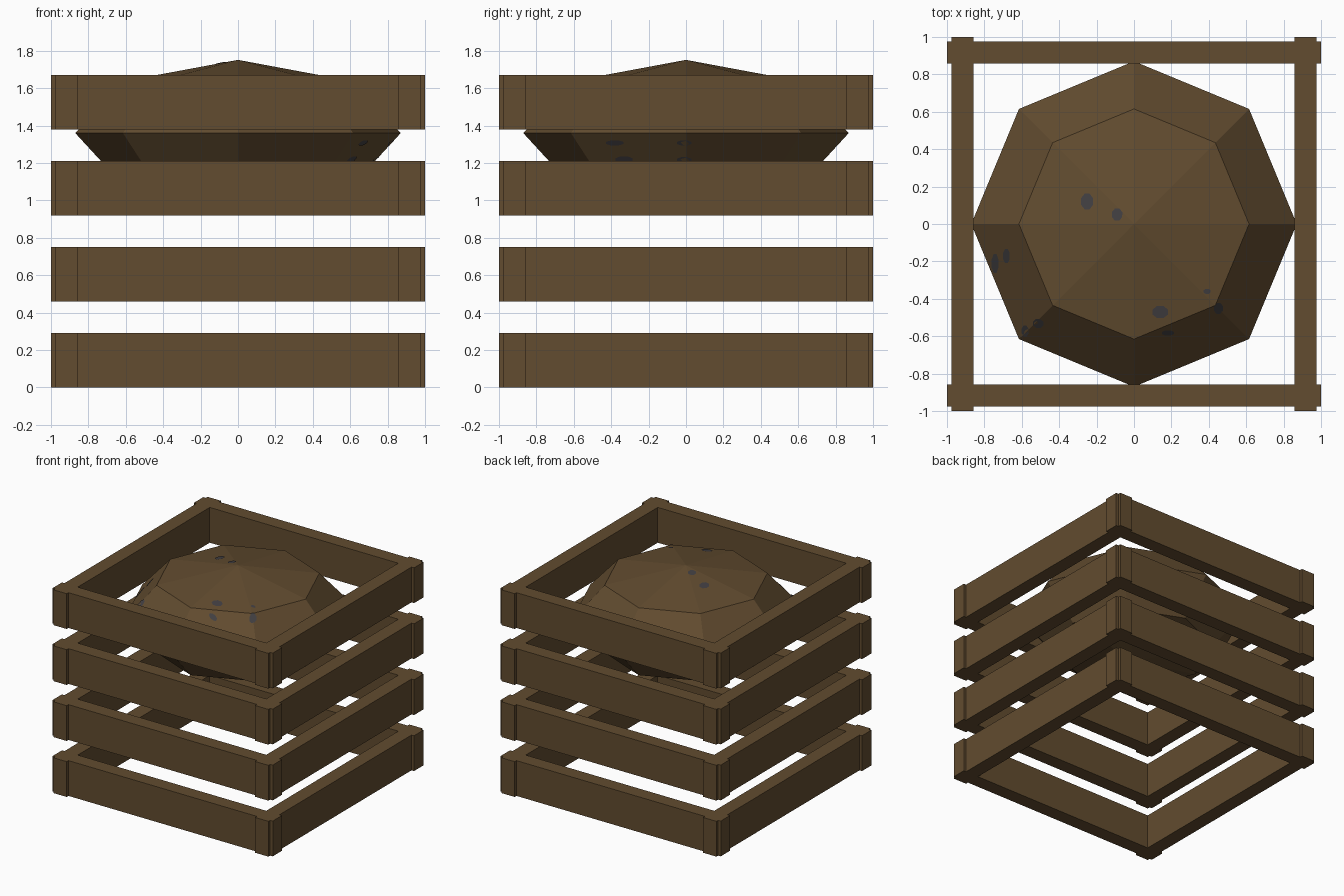
import bpy, bmesh, math
from mathutils import Matrix, Vector
from mathutils.bvhtree import BVHTree

if "Cube" in bpy.data.objects:
    bpy.data.objects.remove(bpy.data.objects["Cube"])


def material(name, rgb):
    mat = bpy.data.materials.new(name)
    mat.use_nodes = True
    mat.diffuse_color = (*rgb, 1)
    mat.node_tree.nodes["Principled BSDF"].inputs["Base Color"].default_value = (*rgb, 1)
    return mat


def add_object(name, bm, mat):
    mesh = bpy.data.meshes.new(name)
    bm.to_mesh(mesh)
    mesh.materials.append(mat)
    obj = bpy.data.objects.new(name, mesh)
    bpy.context.collection.objects.link(obj)
    return obj


brown = material("earth brown", (0.122, 0.072, 0.029))
slate = material("dark slate", (0.054, 0.05, 0.054))

# Crate: four levels of four boards, with ends crossing at the corners
LENGTH, THICK, HEIGHT, STEP, OFFSET = 2.0, 0.12, 0.29, 0.46, 0.917
SIDES = ("front", "left", "back", "right")
for level in range(4):
    for i, side in enumerate(SIDES):
        bm = bmesh.new()
        bmesh.ops.create_cube(bm, size=1)
        bmesh.ops.scale(bm, vec=(LENGTH, THICK, HEIGHT), verts=bm.verts)
        bmesh.ops.translate(bm, vec=(0, -OFFSET, HEIGHT / 2 + STEP * level), verts=bm.verts)
        bmesh.ops.rotate(bm, matrix=Matrix.Rotation(i * math.pi / 2, 3, "Z"), verts=bm.verts)
        add_object(f"{side}_board_{level + 1}", bm, brown)
        bm.free()

# Heap of soil: a flattened eight-sided ball
heap = bmesh.new()
bmesh.ops.create_uvsphere(heap, u_segments=8, v_segments=4, radius=0.87)
bmesh.ops.scale(heap, vec=(1, 1, 0.45), verts=heap.verts)
bmesh.ops.translate(heap, vec=(0, 0, 1.36), verts=heap.verts)
add_object("soil_heap", heap, brown)
surface = BVHTree.FromBMesh(heap)


# Flecks: small flat patches projected on the heap
def add_flecks(name, spots, origin, across, up):
    bm = bmesh.new()
    origin, across, up = Vector(origin), Vector(across), Vector(up)
    aim = up.cross(across)
    for u, v, width, height in spots:
        corners = []
        for k in range(8):
            a = (k + 0.5) * math.pi / 4
            start = (origin + across * (u + width / 2 * math.cos(a))
                     + up * (v + height / 2 * math.sin(a)))
            hit, normal, _, _ = surface.ray_cast(start, aim)
            if hit:
                corners.append(bm.verts.new(hit + normal * 0.004))
        if len(corners) > 2:
            bm.faces.new(corners)
    add_object(name, bm, slate)
    bm.free()


add_flecks("top_flecks", [
    (-0.25, 0.12, 0.07, 0.09), (-0.09, 0.05, 0.06, 0.07),
    (0.14, -0.47, 0.09, 0.07), (0.39, -0.36, 0.04, 0.03),
    (0.45, -0.45, 0.05, 0.06), (0.18, -0.58, 0.07, 0.03),
    (-0.68, -0.17, 0.04, 0.08), (-0.74, -0.21, 0.04, 0.11),
    (-0.51, -0.53, 0.06, 0.05), (-0.58, -0.57, 0.04, 0.06),
], (0, 0, 3), (1, 0, 0), (0, 1, 0))
add_flecks("left_flecks", [
    (-0.38, 1.31, 0.1, 0.03), (-0.33, 1.22, 0.1, 0.04),
    (-0.01, 1.31, 0.08, 0.03), (-0.01, 1.22, 0.08, 0.03),
], (3, 0, 0), (0, 1, 0), (0, 0, 1))
heap.free()
